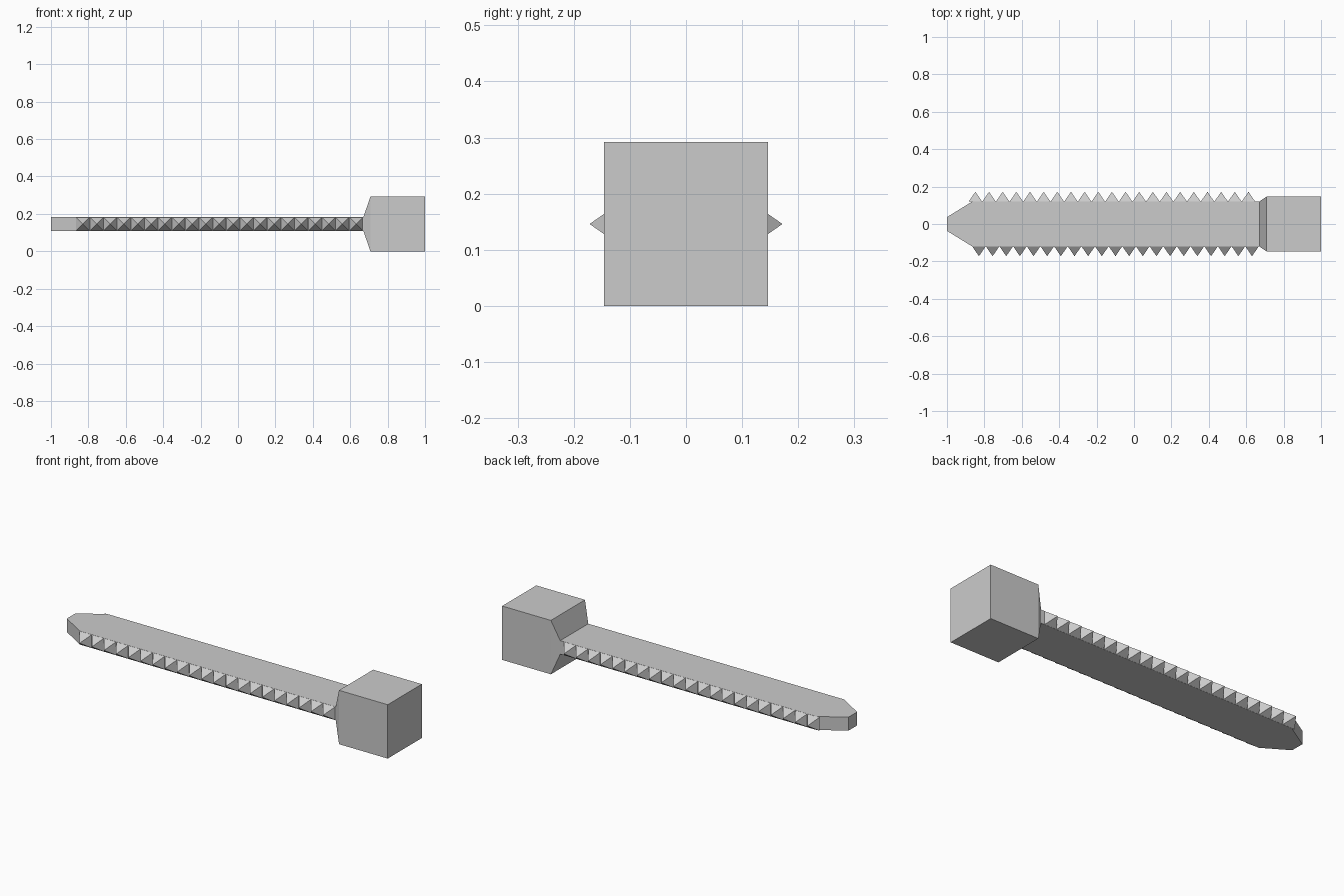
import bpy, bmesh

if "Cube" in bpy.data.objects:
    bpy.data.objects.remove(bpy.data.objects["Cube"])

ZC = 0.146   # mid height of the whole model
HALF = 0.146  # half size of the square handle
BY, BZ = 0.12, 0.0365  # blade half width and half thickness


def make(name, bm):
    bmesh.ops.recalc_face_normals(bm, faces=bm.faces[:])
    me = bpy.data.meshes.new(name)
    bm.to_mesh(me)
    bm.free()
    ob = bpy.data.objects.new(name, me)
    bpy.context.collection.objects.link(ob)
    return ob


def loft(name, sections):
    """Skin rectangular sections (x, half y, half z) along x."""
    bm = bmesh.new()
    rings = [[bm.verts.new((x, sy * hy, ZC + sz * hz))
              for sy, sz in ((-1, -1), (1, -1), (1, 1), (-1, 1))]
             for x, hy, hz in sections]
    for a, b in zip(rings, rings[1:]):
        for i in range(4):
            j = (i + 1) % 4
            bm.faces.new((a[i], a[j], b[j], b[i]))
    bm.faces.new(rings[0])
    bm.faces.new(rings[-1])
    return make(name, bm)


def teeth(name, side, first_x, count=21, pitch=0.073):
    """Row of four-sided pyramids along one edge of the blade."""
    bm = bmesh.new()
    h = pitch / 2
    for k in range(count):
        x = first_x + k * pitch
        base = [bm.verts.new((x + sx * h, side * (BY - 0.001), ZC + sz * h))
                for sx, sz in ((-1, -1), (1, -1), (1, 1), (-1, 1))]
        tip = bm.verts.new((x, side * 0.172, ZC))
        bm.faces.new(base)
        for i in range(4):
            bm.faces.new((base[i], base[(i + 1) % 4], tip))
    return make(name, bm)


# Square handle with a collar tapering down to the blade
loft("handle", [(0.67, BY, BZ), (0.708, HALF, HALF), (1.0, HALF, HALF)])

# Flat blade with a blunt tapered tip
loft("blade", [(-1.0, 0.037, BZ), (-0.865, BY, BZ), (0.67, BY, BZ)])

# Teeth on both edges, slightly staggered
teeth("back_teeth", 1, -0.848)
teeth("front_teeth", -1, -0.829)
